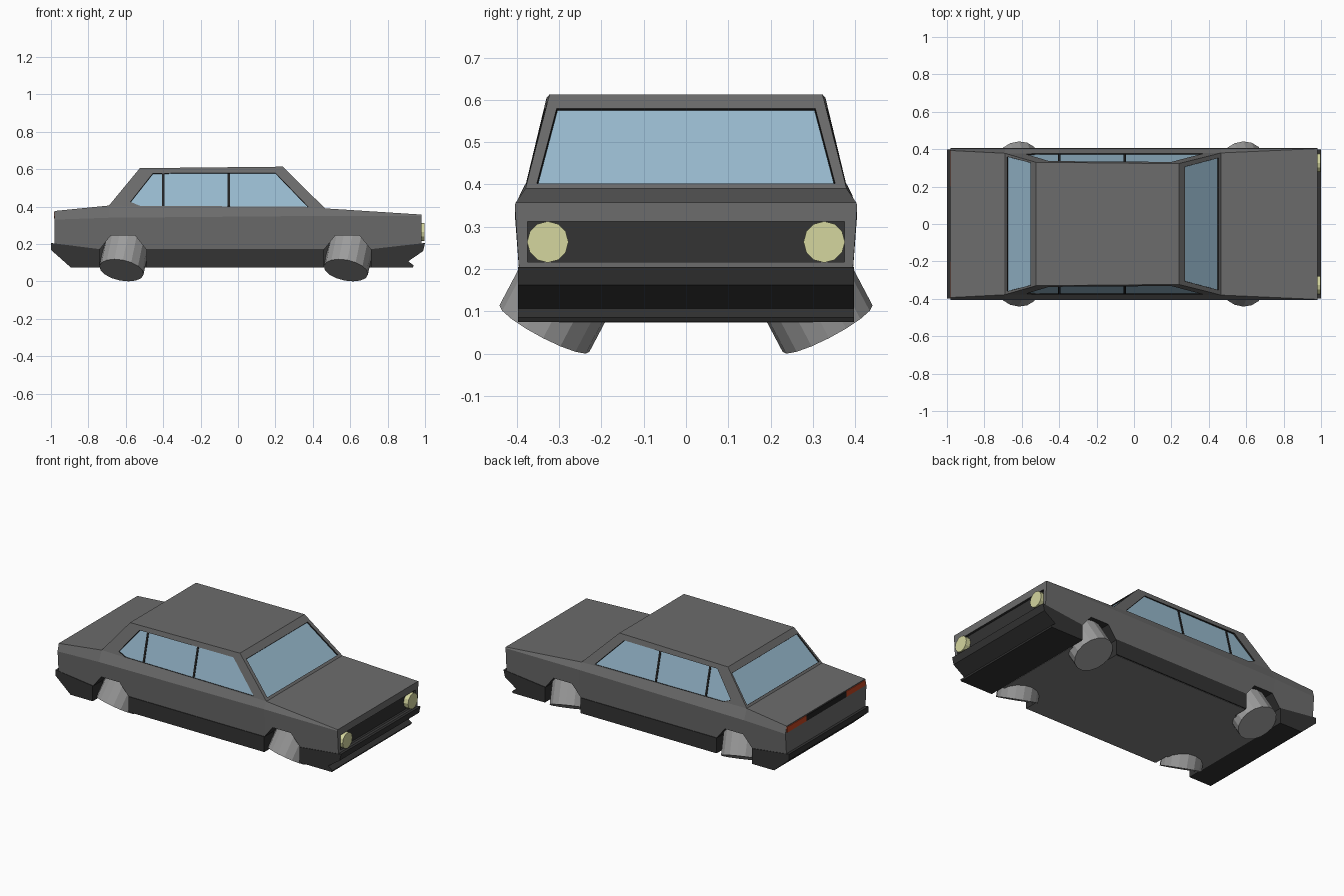
import bpy, bmesh, math
from mathutils import Vector, Matrix

if "Cube" in bpy.data.objects:
    bpy.data.objects.remove(bpy.data.objects["Cube"])


def material(name, rgb):
    m = bpy.data.materials.new(name)
    m.diffuse_color = (*rgb, 1)
    m.use_nodes = True
    m.node_tree.nodes["Principled BSDF"].inputs["Base Color"].default_value = m.diffuse_color
    return m


PAINT = material("paint", (0.15, 0.15, 0.15))
DARK = material("dark_trim", (0.033, 0.033, 0.033))
BLACK = material("black_rubber", (0.015, 0.015, 0.015))
GLASS = material("glass", (0.32, 0.5, 0.63))
LAMP = material("lamp", (0.66, 0.67, 0.345))
RED = material("tail_red", (0.55, 0.06, 0.015))
WHEEL = material("wheel_grey", (0.33, 0.33, 0.33))
FLOOR = material("floor_grey", (0.22, 0.22, 0.22))


def finish(name, bm, mat=None):
    bmesh.ops.recalc_face_normals(bm, faces=bm.faces)
    me = bpy.data.meshes.new(name)
    bm.to_mesh(me)
    bm.free()
    if mat:
        me.materials.append(mat)
    ob = bpy.data.objects.new(name, me)
    bpy.context.collection.objects.link(ob)
    return ob


def prism(name, loop, vec, mat):
    """Closed prism: a 3D outline swept along vec."""
    bm = bmesh.new()
    a = [bm.verts.new(p) for p in loop]
    b = [bm.verts.new(Vector(p) + Vector(vec)) for p in loop]
    bm.faces.new(a)
    bm.faces.new(b)
    for i in range(len(a)):
        j = (i + 1) % len(a)
        bm.faces.new((a[i], a[j], b[j], b[i]))
    return finish(name, bm, mat)


def loft(name, sections, mat):
    """Skin closed sections of equal length and cap both ends."""
    bm = bmesh.new()
    rings = [[bm.verts.new(p) for p in s] for s in sections]
    for r, s in zip(rings, rings[1:]):
        for i in range(len(r)):
            j = (i + 1) % len(r)
            bm.faces.new((r[i], r[j], s[j], s[i]))
    bm.faces.new(rings[0])
    bm.faces.new(rings[-1])
    return finish(name, bm, mat)


def cylinder(name, center, axis, r, length, sides, mat=None):
    bm = bmesh.new()
    rot = Vector(axis).to_track_quat('Z', 'Y').to_matrix().to_4x4()
    bmesh.ops.create_cone(bm, cap_ends=True, segments=sides, radius1=r, radius2=r,
                          depth=length, matrix=Matrix.Translation(center) @ rot)
    return finish(name, bm, mat)


def cut(target, cutter):
    m = target.modifiers.new("cut", 'BOOLEAN')
    m.operation = 'DIFFERENCE'
    m.solver = 'EXACT'
    m.material_mode = 'TRANSFER'
    m.object = cutter
    cutter.hide_render = True
    cutter.hide_viewport = True


# Lower body: (x, shoulder z, belt half width, belt z)
sections = []
for x, sz, by, bz in [(-.98, .33, .393, .376), (-.69, .34, .378, .405),
                      (.465, .35, .38, .39), (.98, .35, .403, .357)]:
    half = [(.393, .17), (.405, sz), (by, bz)]
    sections.append([(x, y, z) for y, z in half] + [(x, -y, z) for y, z in reversed(half)])
body = loft("body", sections, PAINT)

# Cabin
cabin = loft("cabin", [
    [(-.69, -.378, .405), (.465, -.38, .39), (.465, .38, .39), (-.69, .378, .405)],
    [(-.525, -.33, .605), (.24, -.323, .613), (.24, .323, .613), (-.525, .33, .605)]], PAINT)

# Sill and bumper pan, with a lighter floor between the bumpers
pan = [(-1, .205), (-.74, .172), (.71, .172), (1, .205), (.99, .162), (.91, .107),
       (.94, .085), (.935, .075), (-.895, .075), (-1, .168)]
underbody = prism("underbody", [(x, -.397, z) for x, z in pan], (0, .794, 0), DARK)
floor = prism("floor", [(-.74, -.39, .073), (.71, -.39, .073),
                        (.71, .39, .073), (-.74, .39, .073)], (0, 0, .006), FLOOR)


# Recessed windows
def window(name, pts, out):
    pts = [Vector(p) for p in pts]
    n = (pts[1] - pts[0]).cross(pts[2] - pts[1]).normalized()
    if n.dot(Vector(out)) < 0:
        n = -n
    cut(cabin, prism(name + "_cutter", [p - n * .01 for p in pts], n * .04, BLACK))
    mid = sum(pts, Vector()) / len(pts)
    prism(name, [mid + (p - mid) * .995 - n * .011 for p in pts], n * .004, GLASS)
    return n


def side_y(z):
    return .379 - (z - .4) * .255


window("windscreen", [(.453, -.353, .402), (.453, .353, .402),
                      (.274, .306, .58), (.274, -.306, .58)], (1, 0, 1))
window("rear_window", [(-.68, -.36, .417), (-.68, .36, .417),
                       (-.552, .327, .572), (-.552, -.327, .572)], (-1, 0, 1))
outline = [(-.525, .404), (.375, .399), (.2, .58), (-.455, .577), (-.575, .425)]
for s, tag in ((-1, "right"), (1, "left")):
    n = window("side_window_" + tag, [(x, s * side_y(z), z) for x, z in outline], (0, s, .2))
    for k, x in enumerate((-.40, -.05)):
        strip = [(x - .006, .403), (x + .006, .403), (x + .006, .577), (x - .006, .577)]
        prism(f"window_post_{tag}_{k}",
              [Vector((px, s * side_y(z), z)) - n * .010 for px, z in strip], n * .007, BLACK)

# Wheel arches and tilted wheels
for end, cx in (("rear", -.615), ("front", .585)):
    arch = [(cx - .125, .05), (cx - .125, .17), (cx - .064, .246),
            (cx + .064, .246), (cx + .125, .17), (cx + .125, .05)]
    for s, tag in ((-1, "right"), (1, "left")):
        c = prism(f"arch_cutter_{end}_{tag}", [(x, s * .3, z) for x, z in arch],
                  (0, s * .3, 0), DARK)
        for part in (body, underbody, floor):
            cut(part, c)
        axis = Vector((-.18, s * .46, -.87)).normalized()
        cap = Vector((cx - .008, s * .335, .059))
        cylinder(f"wheel_{end}_{tag}", cap - axis * .11, axis, .12, .22, 16, WHEEL)

# Grille recess and headlights
cut(body, prism("grille_cutter", [(.965, -.375, .217), (.965, .375, .217),
                                  (.965, .375, .312), (.965, -.375, .312)], (.05, 0, 0), DARK))
for s, tag in ((-1, "right"), (1, "left")):
    cylinder("headlight_" + tag, (.98, s * .327, .264), (1, 0, 0), .049, .032, 12, LAMP)

# Tail lights with dark centre strip
for name, y0, y1, mat in (("tail_light_right", -.392, -.2, RED), ("tail_strip", -.2, .2, BLACK),
                          ("tail_light_left", .2, .392, RED)):
    prism(name, [(-.984, y0, .335), (-.984, y1, .335), (-.984, y1, .37), (-.984, y0, .37)],
          (.01, 0, 0), mat)
